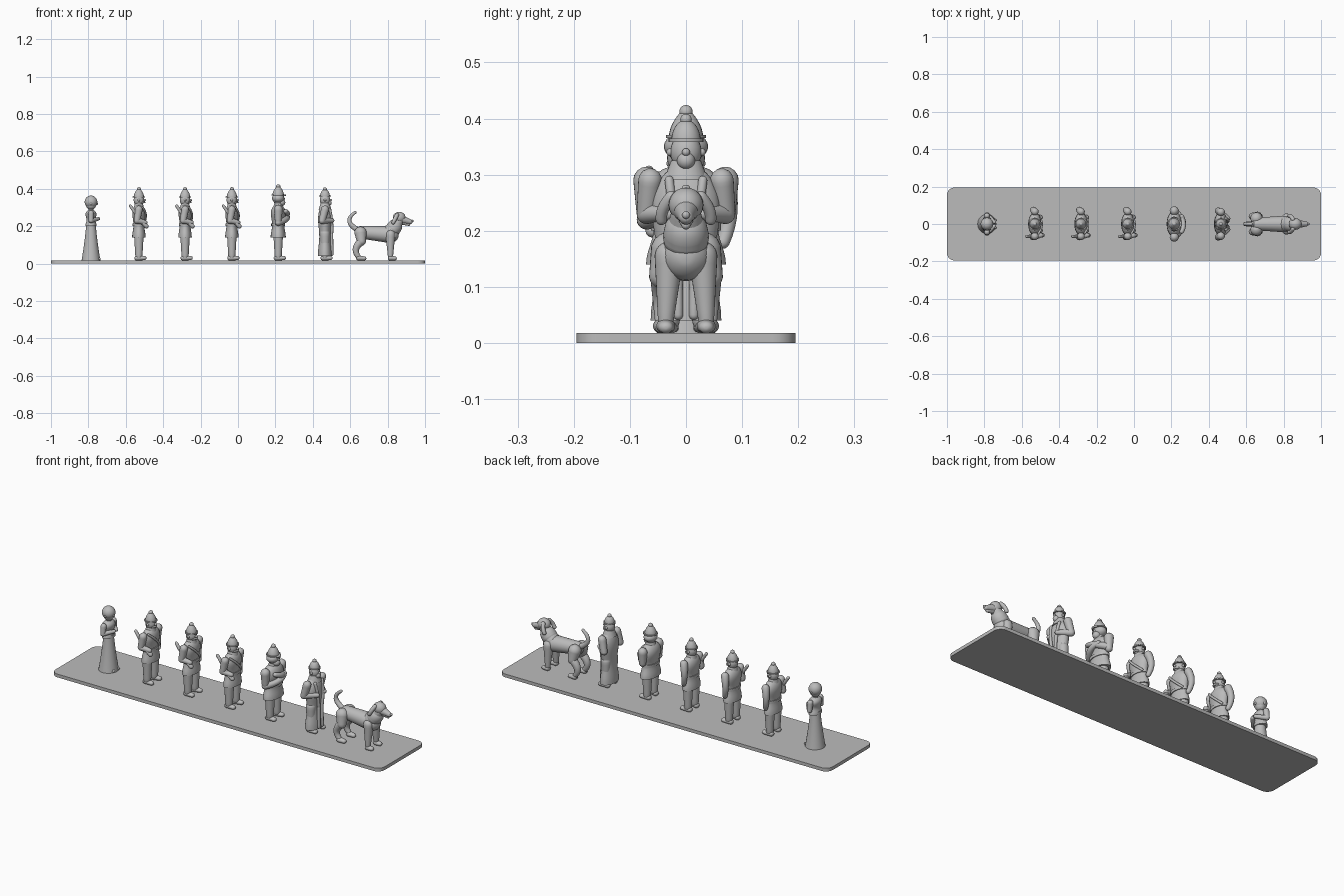
import bpy, bmesh
from math import sin, cos, pi, radians, sqrt
from mathutils import Vector, Matrix

if "Cube" in bpy.data.objects:
    bpy.data.objects.remove(bpy.data.objects["Cube"])

grey = bpy.data.materials.new("plain grey")
grey.use_nodes = True
grey.diffuse_color = (.5, .5, .5, 1)
grey.node_tree.nodes["Principled BSDF"].inputs["Base Color"].default_value = grey.diffuse_color

# Heights shared by all the standing people
FLOOR, HIP, WAIST, ELBOW, SHOULDER, COLLAR, HEAD = .018, .16, .2, .23, .29, .32, .34
SIDES = 24


def finish(name, bm, owner, x):
    """Turn a bmesh into a smooth grey object standing at x."""
    bmesh.ops.recalc_face_normals(bm, faces=bm.faces)
    mesh = bpy.data.meshes.new(owner + name)
    bm.to_mesh(mesh)
    bm.free()
    mesh.materials.append(grey)
    part = bpy.data.objects.new(owner + name, mesh)
    part.location.x = x
    bpy.context.collection.objects.link(part)
    bpy.ops.object.select_all(action="DESELECT")
    part.select_set(True)
    bpy.context.view_layer.objects.active = part
    bpy.ops.object.shade_smooth_by_angle(angle=radians(40))


def skin(rings):
    """Join rings of points into a closed tube."""
    bm = bmesh.new()
    rows = [[bm.verts.new(point) for point in ring] for ring in rings]
    for low, high in zip(rows, rows[1:]):
        for i in range(SIDES):
            bm.faces.new((low[i - 1], low[i], high[i], high[i - 1]))
    bm.faces.new(rows[0])
    bm.faces.new(rows[-1])
    return bm


# Outlines: relative girth at a fraction t of the height
def straight(t):
    return 1


def cone(t):
    return 1 - t / 3


def dome(t):
    return max(.2, sqrt(1 - t * t))


def peaked(t):
    return 1 - .7 * t ** 2


def gown_outline(t):
    return .5 + .5 * (1 - t) ** 1.3


def chest_outline(t):
    waisted = .9 + .1 * cos(2 * pi * (t / .75 - 1))
    return waisted * max(.25, sqrt(1 - t ** 9))


class Figure:
    """Names and places the parts of one figure."""

    def __init__(self, owner, x):
        self.owner, self.x = owner + "_", x

    def solid(self, name, bottom, top, depth, width, outline, steps=16):
        rings = []
        for k in range(steps + 1):
            t = k / steps
            girth, z = outline(t), bottom + (top - bottom) * t
            rings.append([(depth * girth * cos(a), width * girth * sin(a), z)
                          for a in (2 * pi * i / SIDES for i in range(SIDES))])
        finish(name, skin(rings), self.owner, self.x)

    def limb(self, name, start, end, thick, tip, bow=(0, 0, 0), wide=1):
        """Tapered round-ended tube, bowed aside in the middle."""
        start, end, bow = Vector(start), Vector(end), Vector(bow)
        chord = end - start
        side = Vector((0, 1, 0))
        if abs(chord.normalized().y) > .8:
            side = Vector((0, 0, 1))
        caps = [pi * k / 8 for k in (.5, 1, 2, 3)]
        stations = [(0, -cos(a), sin(a)) for a in caps]
        stations += [(k / 8, 0, 1) for k in range(9)]
        stations += [(1, cos(a), sin(a)) for a in reversed(caps)]
        rings = []
        for t, push, scale in stations:
            ahead = (chord + bow * 4 * (1 - 2 * t)).normalized()
            u = (side - ahead * side.dot(ahead)).normalized()
            v = ahead.cross(u)
            radius = thick + (tip - thick) * t
            centre = start + chord * t + bow * 4 * t * (1 - t) + ahead * push * radius
            rings.append([centre + (u * cos(a) * wide + v * sin(a)) * radius * scale
                          for a in (2 * pi * i / SIDES for i in range(SIDES))])
        finish(name, skin(rings), self.owner, self.x)

    def pair(self, name, start, end, thick, tip, bow=(0, 0, 0), wide=1):
        for label, s in (("left_", 1), ("right_", -1)):
            a, b, c = [(x, y * s, z) for x, y, z in (start, end, bow)]
            self.limb(label + name, a, b, thick, tip, c, wide)

    def ball(self, name, x, z, radius, y=0, stretch=(1, 1, 1)):
        bm = bmesh.new()
        bmesh.ops.create_uvsphere(bm, u_segments=SIDES, v_segments=SIDES // 2, radius=radius)
        bm.transform(Matrix.Translation((x, y, z)) @ Matrix.Diagonal((*stretch, 1)))
        finish(name, bm, self.owner, self.x)

    # Parts that several people share
    def legs(self):
        self.pair("leg", (0, .03, HIP), (0, .03, .04), .026, .019)
        self.pair("boot", (-.01, .03, .03), (.03, .035, .03), .014, .011, wide=1.2)

    def jacket(self, girth):
        self.solid("jacket", HIP - .02, COLLAR, .036 * girth, .063 * girth, chest_outline)
        self.solid("belt", WAIST, WAIST + .015, .033 * girth, .055 * girth, straight, 1)
        self.solid("collar", SHOULDER, COLLAR + .005, .03, .036, cone, 1)

    def face(self, z=HEAD):
        self.ball("head", 0, z, .028, stretch=(1, 1, 1.2))
        self.ball("nose", .03, z, .007)
        for label, s in (("left_ear", 1), ("right_ear", -1)):
            self.ball(label, 0, z, .007, y=s * .028)

    def hat(self, z, height, brim, outline):
        self.solid("hat_brim", z, z + .006, brim, brim, straight, 1)
        self.solid("hat_crown", z, z + height, brim * .85, brim * .85, outline)
        self.ball("hat_knob", 0, z + height, brim / 3)


# Base plate with rounded corners
plate = bmesh.new()
bmesh.ops.create_cube(plate, size=1)
plate.transform(Matrix.Translation((0, 0, FLOOR / 2)) @ Matrix.Diagonal((2, .39, FLOOR, 1)))
uprights = [e for e in plate.edges if abs(e.verts[0].co.z - e.verts[1].co.z) > FLOOR / 2]
bmesh.ops.bevel(plate, geom=uprights, offset=.04, segments=6, profile=.5, affect="EDGES")
finish("base_plate", plate, "", 0)

# Woman in a long gown with folded hands
woman = Figure("woman", -.786)
woman.solid("gown", FLOOR, WAIST + .02, .05, .052, gown_outline)
woman.solid("bodice", WAIST, SHOULDER, .03, .042, chest_outline)
woman.solid("sash", WAIST, WAIST + .015, .03, .033, straight, 1)
woman.solid("neck", SHOULDER - .01, COLLAR, .014, .014, straight, 1)
woman.face(COLLAR)
woman.ball("hair", 0, .33, .034)
woman.pair("upper_arm", (0, .044, .27), (0, .05, ELBOW), .015, .013)
woman.pair("forearm", (0, .05, ELBOW), (.04, .01, .24), .013, .009)
woman.pair("shoe", (.02, .02, .026), (.045, .02, .026), .009, .007)

# Three marching soldiers with shouldered rifles
for number, place in enumerate((-.53, -.283, -.033), 1):
    soldier = Figure("soldier_%d" % number, place)
    soldier.legs()
    soldier.jacket(1)
    soldier.face()
    soldier.hat(.353, .045, .033, peaked)
    soldier.limb("left_arm", (0, .066, SHOULDER), (0, .066, .18), .02, .012, bow=(-.01, .01, 0))
    soldier.limb("right_upper_arm", (0, -.066, SHOULDER), (-.01, -.07, ELBOW), .02, .017)
    soldier.limb("right_forearm", (-.01, -.07, ELBOW), (.034, -.06, .22), .017, .012)
    soldier.limb("rifle_barrel", (-.045, -.066, .308), (.01, -.066, ELBOW), .008, .01)
    soldier.limb("rifle_stock", (.01, -.066, ELBOW), (.04, -.06, WAIST), .01, .012)
    soldier.limb("cross_strap", (.02, -.05, .3), (.02, .045, .21), .006, .006, bow=(.017, 0, 0))
    soldier.limb("moustache", (.02, -.015, .328), (.02, .015, .328), .005, .005, bow=(.01, 0, 0))

# Stout officer with folded arms
officer = Figure("officer", .215)
officer.legs()
officer.jacket(1.13)
officer.face(.347)
officer.hat(.365, .047, .036, peaked)
officer.ball("beard", .018, .328, .02)
officer.ball("whiskers", 0, .35, .033, stretch=(1, 1.2, .8))
officer.pair("upper_arm", (0, .07, SHOULDER), (0, .07, ELBOW), .024, .018)
for label, s in (("left_forearm", 1), ("right_forearm", -1)):
    z = ELBOW + .01 * s
    officer.limb(label, (0, .07 * s, z), (.04, -.04 * s, z + .04), .018, .012, bow=(.025, 0, 0))
officer.limb("hat_peak", (.03, -.015, .366), (.03, .015, .366), .005, .005, bow=(.007, 0, 0))

# Man in a long draped coat
walker = Figure("cloaked_man", .465)
walker.solid("coat", .04, COLLAR, .038, .063, chest_outline)
walker.legs()
walker.face()
walker.ball("beard", .02, .325, .016)
walker.hat(.358, .04, .031, dome)
walker.solid("coat_collar", SHOULDER, COLLAR + .005, .034, .04, cone, 1)
walker.pair("upper_arm", (0, .064, SHOULDER), (-.015, .07, ELBOW), .021, .018)
walker.pair("forearm", (-.015, .07, ELBOW), (.038, .03, ELBOW), .018, .012)
walker.pair("lapel", (.025, .03, SHOULDER), (.036, .014, HIP), .008, .008, bow=(.005, 0, 0))
walker.pair("coat_hem", (.036, .014, HIP), (.036, .014, .05), .008, .009)

# Dog
dog = Figure("dog", 0)
dog.limb("body", (.66, 0, .168), (.815, 0, .155), .034, .045)
dog.limb("neck", (.815, 0, .17), (.86, 0, .23), .042, .027)
dog.limb("collar", (.83, 0, .187), (.838, 0, .197), .041, .04)
dog.ball("skull", .862, .246, .031, stretch=(1.1, 1, 1))
dog.limb("muzzle", (.87, 0, .238), (.92, 0, .224), .024, .013)
dog.ball("nose", .932, .228, .007)
dog.limb("jaw", (.875, 0, .222), (.913, 0, .21), .014, .008)
dog.pair("ear", (.85, .026, .26), (.83, .044, .22), .011, .01, bow=(0, .005, 0))
dog.limb("tail", (.645, 0, .178), (.626, 0, .274), .015, .008, bow=(-.04, 0, 0))
dog.pair("front_leg", (.815, .03, .155), (.815, .036, .04), .026, .014)
dog.pair("front_paw", (.815, .036, .03), (.838, .036, .028), .014, .011, wide=1.2)
dog.pair("thigh", (.655, .03, .165), (.66, .042, .12), .033, .024)
dog.pair("hind_leg", (.66, .042, .12), (.645, .042, .035), .022, .013, bow=(-.022, 0, 0))
dog.pair("hind_paw", (.645, .042, .03), (.675, .042, .028), .014, .011, wide=1.2)
